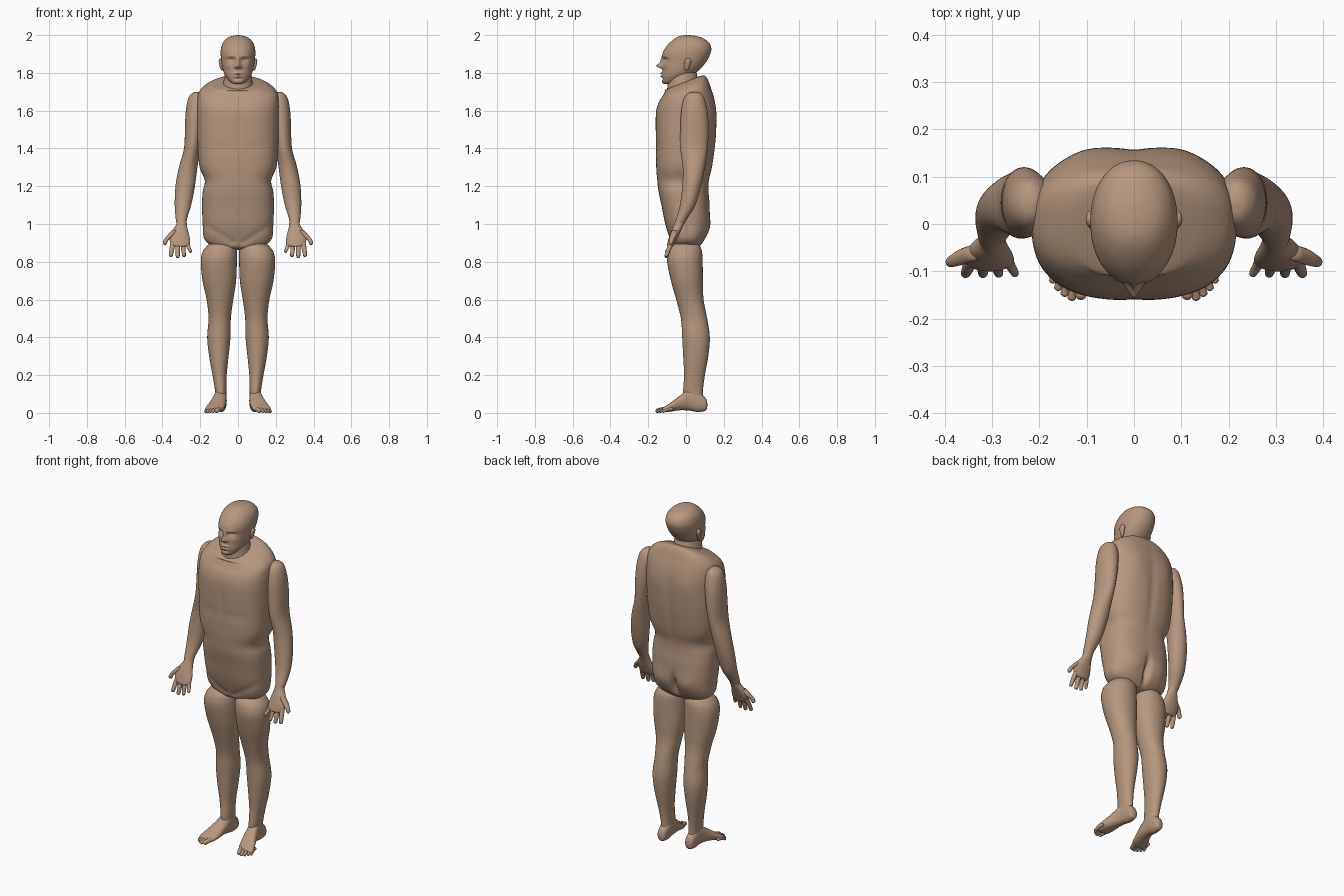
import bpy, bmesh, math
from mathutils import Vector

skin = bpy.data.materials.new("tan_skin")
skin.diffuse_color = (0.47, 0.31, 0.21, 1)


def spline(a, b, c, d, t):
    return 0.5 * (2*b + (c-a)*t + (2*a-5*b+4*c-d)*t*t + (3*b-a-3*c+d)*t**3)


def loft(name, rings, axis='z', p=2.0, segs=32, steps=4, side=1, bumps=()):
    """Rings: (position, x0, x1, v0, v1, tilt); v is y on the z axis, z on the y axis."""
    rings = [tuple(r) + (0,) * (6 - len(r)) for r in rings]
    ext = [rings[0]] + rings + [rings[-1]]
    dense = []
    for i in range(len(rings) - 1):
        for k in range(steps):
            dense.append([spline(*q, k / steps) for q in zip(*ext[i:i+4])])
    dense.append(rings[-1])
    bm = bmesh.new()
    loops = []
    for pos, x0, x1, v0, v1, tilt in dense:
        loop = []
        for j in range(segs):
            a = 2 * math.pi * j / segs
            c, s = math.cos(a), math.sin(a)
            r = (abs(c)**p + abs(s)**p) ** (-1 / p)
            x = (x0+x1)/2 + r*c*(x1-x0)/2
            v = (v0+v1)/2 + r*s*(v1-v0)/2
            w = pos + tilt * v
            co = Vector((x, v, w) if axis == 'z' else (x, w, v))
            # soft sculpted bumps and hollows
            move = Vector((0, 0, 0))
            for ctr, rad, off in bumps:
                d = sum(((co[n]-ctr[n]) / rad[n])**2 for n in range(3))
                if d < 9:
                    move += Vector(off) * math.exp(-d)
            co += move
            co.x *= side
            loop.append(bm.verts.new(co))
        loops.append(loop)
    for A, B in zip(loops, loops[1:]):
        for j in range(segs):
            k = (j+1) % segs
            bm.faces.new((A[j], A[k], B[k], B[j]))
    bm.faces.new(loops[0])
    bm.faces.new(loops[-1])
    bmesh.ops.recalc_face_normals(bm, faces=bm.faces)
    me = bpy.data.meshes.new(name)
    bm.to_mesh(me)
    bm.free()
    for f in me.polygons:
        f.use_smooth = True
    me.materials.append(skin)
    ob = bpy.data.objects.new(name, me)
    bpy.context.collection.objects.link(ob)
    return ob


def sym(rings):
    return [(r[0], -r[1]) + tuple(r[1:]) for r in rings]


def digit(name, pts, axis, side):
    """Rounded finger or toe through points (x, y, z, radius)."""
    n = 2 if axis == 'z' else 1
    o = 3 - n
    a, b = pts[-2], pts[-1]
    sgn = 1 if b[n] > a[n] else -1
    pts = list(pts)
    for f, g in ((0.5, 0.85), (0.85, 0.52), (1.0, 0.08)):
        q = list(b)
        q[n] += sgn * b[3] * f
        q[3] = b[3] * g
        pts.append(q)
    loft(name, [(q[n], q[0]-q[3], q[0]+q[3], q[o]-q[3], q[o]+q[3]) for q in pts],
         axis, segs=14, steps=3, side=side)


# Torso with buttock cleft, spine, chest and groin creases
torso_bumps = [((0, .12, .96), (.016, .08, .06), (0, -.035, 0)),
               ((0, .16, 1.42), (.025, .06, .2), (0, -.006, 0)),
               ((0, -.16, 1.5), (.015, .06, .08), (0, .004, 0))]
for s in (-1, 1):
    torso_bumps += [((s*.085, .12, .98), (.06, .06, .06), (0, .012, 0)),
                    ((s*.09, -.16, 1.41), (.07, .06, .014), (0, .006, 0)),
                    ((s*.1, .15, 1.58), (.05, .06, .08), (0, .006, 0))]
    for i in range(6):
        torso_bumps.append(((s*(.03+.027*i), -.09, .905+.017*i), (.017, .05, .012), (0, .006, 0)))
loft("torso", sym([
    (.862, .02, -.02, .02), (.868, .08, -.05, .045), (.88, .13, -.07, .07), (.92, .178, -.085, .098),
    (1.0, .187, -.11, .122), (1.1, .19, -.13, .125), (1.17, .187, -.145, .12),
    (1.23, .176, -.152, .122), (1.31, .205, -.158, .14), (1.45, .214, -.16, .158),
    (1.58, .216, -.16, .16), (1.65, .215, -.147, .15, .08), (1.70, .204, -.125, .13, .2),
    (1.735, .16, -.112, .112, .32), (1.752, .10, -.105, .09, .38), (1.757, .02, -.02, .02, .38)]),
    p=2.6, segs=128, steps=6, bumps=torso_bumps)

# Neck
loft("neck", sym([(1.66, .10, -.10, .09, .2), (1.72, .086, -.1, .075, .25), (1.76, .076, -.098, .062, .25),
                  (1.80, .07, -.09, .055, .2), (1.84, .06, -.06, .06)]), segs=48)

# Head with sculpted face
face = [((0, -.13, 1.838), (.012, .05, .012), (0, -.032, -.002)),
        ((0, -.13, 1.862), (.010, .05, .020), (0, -.014, 0)),
        ((0, -.13, 1.797), (.022, .05, .005), (0, -.012, 0)),
        ((0, -.13, 1.790), (.024, .05, .003), (0, .006, 0)),
        ((0, -.13, 1.782), (.019, .05, .005), (0, -.010, 0)),
        ((0, -.13, 1.768), (.022, .05, .005), (0, .005, 0)),
        ((0, -.13, 1.753), (.02, .05, .010), (0, -.003, 0))]
for s in (-1, 1):
    face += [((s*.015, -.13, 1.832), (.008, .05, .007), (0, -.011, 0)),
             ((s*.036, -.12, 1.868), (.019, .05, .011), (0, .016, 0)),
             ((s*.036, -.12, 1.864), (.012, .05, .006), (0, -.007, 0)),
             ((s*.036, -.12, 1.888), (.022, .05, .006), (0, -.005, 0)),
             ((s*.052, -.10, 1.835), (.018, .05, .014), (0, -.004, 0))]
loft("head", sym([
    (1.741, .012, -.112, -.09), (1.744, .026, -.119, -.07), (1.755, .044, -.125, -.03),
    (1.785, .068, -.127, .03), (1.82, .081, -.124, .075), (1.86, .088, -.123, .108),
    (1.90, .092, -.124, .128), (1.93, .090, -.111, .134), (1.96, .080, -.086, .122),
    (1.984, .058, -.056, .09), (1.996, .030, -.03, .05), (2.0, .004, -.004, .014)]),
    p=2.1, segs=128, steps=8, bumps=face)

for side, label in ((1, "left"), (-1, "right")):
    # Ear
    loft(label + "_ear", [
        (1.812, .082, .086, -.002, .006), (1.818, .08, .092, -.006, .012), (1.84, .08, .098, -.01, .022),
        (1.86, .08, .102, -.008, .028), (1.872, .083, .1, -.002, .023), (1.877, .088, .093, .008, .012)],
        segs=20, side=side)

    # Arm and palm
    loft(label + "_arm", [
        (1.70, .21, .222, .04, .05), (1.694, .195, .24, .015, .075), (1.675, .18, .258, -.005, .093),
        (1.64, .17, .27, -.018, .105), (1.58, .175, .278, -.027, .116), (1.5, .185, .281, -.03, .12),
        (1.4, .2, .286, -.03, .114), (1.3, .215, .313, -.017, .10), (1.2, .228, .331, -.02, .08),
        (1.1, .248, .335, -.032, .05), (1.03, .269, .330, -.052, .008), (1.0, .271, .327, -.062, -.01),
        (.97, .266, .344, -.075, -.025), (.93, .256, .362, -.09, -.043),
        (.90, .254, .358, -.098, -.057), (.885, .262, .348, -.1, -.065), (.88, .28, .33, -.095, -.075)],
        segs=48, steps=5, side=side)

    # Fingers and thumb
    for n, (xa, xb, zb, r) in {"index": (.345, .355, .836, .0125), "middle": (.319, .319, .830, .0125),
                               "ring": (.293, .286, .834, .0115), "little": (.267, .252, .856, .010)}.items():
        digit(f"{label}_{n}_finger", [(xa, -.075, .905, r), (xa*.6+xb*.4, -.088, .875, r*1.05),
                                      (xb, -.103, zb, r*.85)], 'z', side)
    digit(label + "_thumb", [(.335, -.06, .965, .016), (.36, -.068, .937, .017), (.378, -.076, .918, .0135),
                             (.387, -.08, .9, .011)], 'z', side)

    # Leg
    loft(label + "_leg", [
        (.90, .05, .13, -.045, .045), (.892, .025, .155, -.068, .065), (.875, .01, .172, -.085, .078),
        (.85, .006, .188, -.096, .085), (.80, .006, .197, -.1, .088), (.7, .01, .188, -.08, .09),
        (.6, .025, .166, -.052, .093), (.5, .038, .156, -.027, .112), (.4, .04, .163, -.02, .126),
        (.3, .05, .153, -.015, .118), (.2, .06, .135, -.01, .10), (.12, .062, .122, -.015, .09),
        (.07, .062, .117, -.012, .092)], p=2.1, segs=48, steps=5, side=side)

    # Foot
    loft(label + "_foot", [
        (.113, .085, .095, .035, .05), (.109, .073, .108, .018, .068), (.098, .065, .116, .009, .085),
        (.06, .06, .121, .005, .118), (.02, .06, .126, .012, .126), (-.03, .063, .142, .014, .093),
        (-.08, .072, .165, .007, .055), (-.11, .083, .174, .004, .036), (-.124, .10, .165, .01, .026)],
        axis='y', p=2.3, segs=40, steps=5, side=side)

    # Toes
    toes = ((.095, .112, -.148, .0125), (.117, .131, -.153, .0095), (.133, .146, -.145, .009),
            (.148, .160, -.133, .0085), (.161, .171, -.118, .008))
    for i, (xa, xb, yb, r) in enumerate(toes):
        digit(f"{label}_toe_{i+1}", [(xa, yb+.05, .02, r), ((xa+xb)/2, yb+.022, .018, r),
                                     (xb, yb, r, r)], 'y', side)
